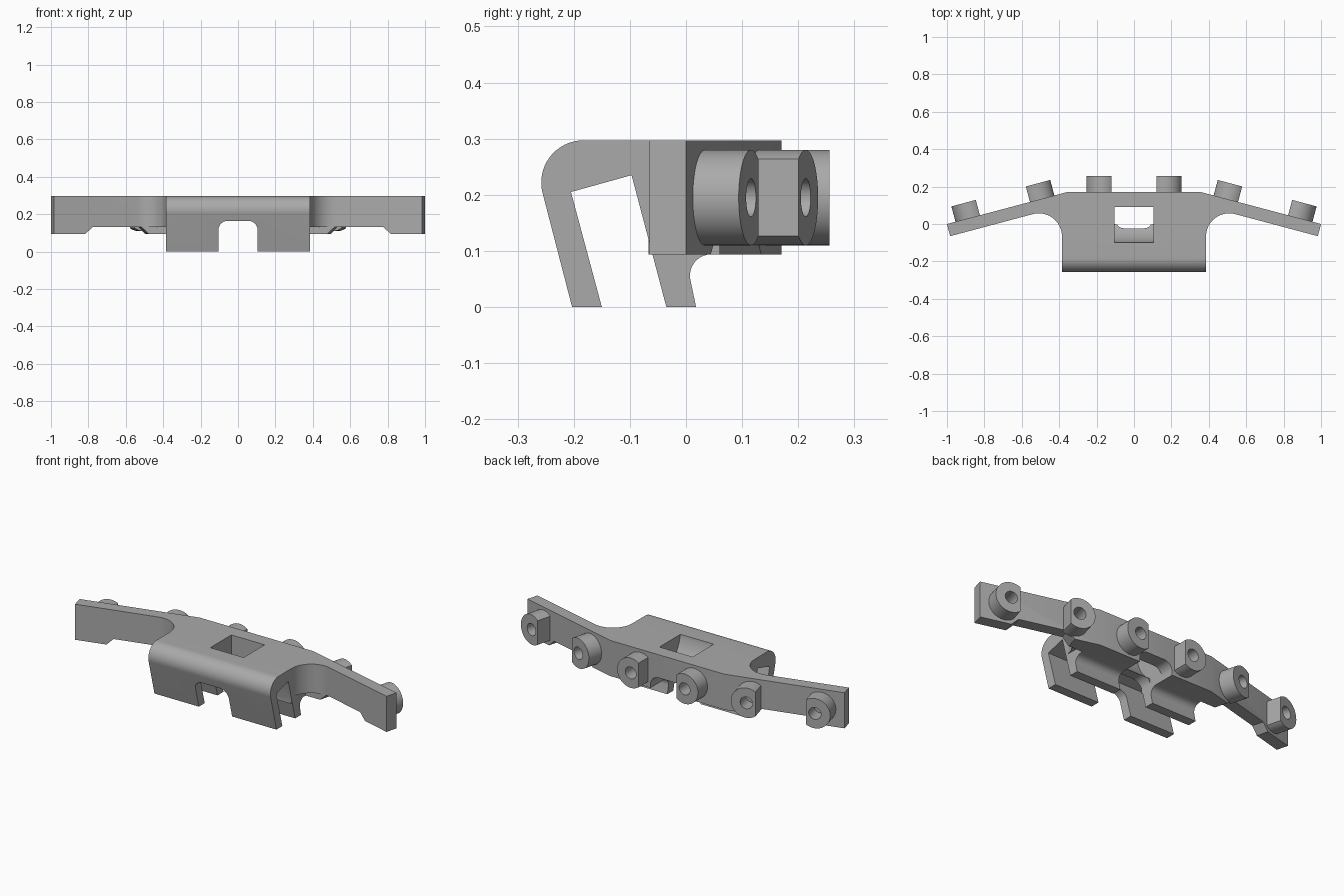
import bpy, bmesh, math
from mathutils import Matrix, Vector

cube = bpy.data.objects.get("Cube")
if cube:
    bpy.data.objects.remove(cube, do_unlink=True)

grey = bpy.data.materials.new("plain grey")
grey.use_nodes = True
colour = (0.4, 0.4, 0.4, 1)
grey.diffuse_color = colour
grey.node_tree.nodes["Principled BSDF"].inputs["Base Color"].default_value = colour

TILT = math.radians(15)
HINGE = Vector((0.36, 0.17, 0))


def frame(u, v, w, origin=(0, 0, 0)):
    m = Matrix((u, v, w)).transposed().to_4x4()
    m.translation = origin
    return m


ALONG_X = frame((0, 1, 0), (0, 0, 1), (1, 0, 0))
ALONG_Y = frame((1, 0, 0), (0, 0, 1), (0, -1, 0))


def arm_frame(side, s):
    """Local x runs out along the arm, y is up, z points out of its back face."""
    u = Vector((side * math.cos(TILT), -math.sin(TILT), 0))
    n = Vector((side * math.sin(TILT), math.cos(TILT), 0))
    return frame(u, (0, 0, 1), n, Vector((side * HINGE.x, HINGE.y, 0)) + u * s)


def arc(cx, cy, r, a, b, n=16):
    angles = [math.radians(a + (b - a) * i / n) for i in range(n + 1)]
    return [(cx + r * math.cos(t), cy + r * math.sin(t)) for t in angles]


def prism(name, pts, lo, hi, m=Matrix()):
    """Extrude a flat outline along the local z of a frame."""
    bm = bmesh.new()
    face = bm.faces.new([bm.verts.new(m @ Vector((x, y, lo))) for x, y in pts])
    step = (m.to_3x3() @ Vector((0, 0, 1))) * (hi - lo)
    ext = bmesh.ops.extrude_face_region(bm, geom=[face])
    moved = [g for g in ext["geom"] if isinstance(g, bmesh.types.BMVert)]
    bmesh.ops.translate(bm, vec=step, verts=moved)
    if not face.is_valid or len(bm.faces) == len(pts) + 1:
        bm.faces.new([v for v in bm.verts if v not in moved])
    bmesh.ops.recalc_face_normals(bm, faces=bm.faces)
    me = bpy.data.meshes.new(name)
    bm.to_mesh(me)
    bm.free()
    me.materials.append(grey)
    ob = bpy.data.objects.new(name, me)
    bpy.context.collection.objects.link(ob)
    return ob


def combine(target, other, operation):
    """Apply a boolean and remove the helper."""
    bpy.context.view_layer.objects.active = target
    mod = target.modifiers.new("boolean", "BOOLEAN")
    mod.operation, mod.solver, mod.object = operation, "EXACT", other
    bpy.ops.object.modifier_apply(modifier=mod.name)
    bpy.data.objects.remove(other, do_unlink=True)


def box(x0, x1, y0, y1):
    return [(x0, y0), (x1, y0), (x1, y1), (x0, y1)]


# Swept bar, with fillets running into the central body
half = [(0.36, 0.17), (1.0, 0), (0.983, -0.065)] + arc(0.509, -0.067, 0.124, 75, 180)
outline = half + [(-x, y) for x, y in reversed(half)]
bracket = prism("clamp_bracket", outline, 0.094, 0.297)

# Underside reliefs in each arm
for side in (1, -1):
    relief = [(0.14, 0.05), (0.14, 0.094), (0.18, 0.132), (0.45, 0.132),
              (0.49, 0.094), (0.49, 0.05)]
    combine(bracket, prism("arm_relief", relief, -0.3, 0.1, arm_frame(side, 0)), "DIFFERENCE")
    x0, x1 = sorted((side * 0.38, side * 0.6))
    combine(bracket, prism("fillet_relief", box(x0, x1, -0.2, 0.06), 0.05, 0.132), "DIFFERENCE")

# Central body: two leaning legs around a slanted slot
body = (arc(-0.183, 0.222, 0.075, 90, 195)
        + [(-0.203, 0), (-0.15, 0), (-0.205, 0.205), (-0.097, 0.235), (-0.035, 0), (0.018, 0)]
        + arc(0.045, 0.056, 0.038, 195, 90, 10)
        + [(0.12, 0.094), (0.12, 0.297)])
combine(bracket, prism("body", body, -0.385, 0.385, ALONG_X), "UNION")

# Round-cornered notch through the legs
notch = ([(-0.105, -0.1), (0.105, -0.1)] + arc(0.055, 0.115, 0.05, 0, 90, 8)
         + arc(-0.055, 0.115, 0.05, 90, 180, 8))
combine(bracket, prism("leg_notch", notch, -0.5, 0.5, ALONG_Y), "DIFFERENCE")

# Window from the top, with a curved ramp at its front
window = ([(0.09, 0.1), (0.09, 0.35), (-0.1, 0.35)]
          + arc(0.11, 0.33, 0.212, 189, 238, 12) + [(0, 0.1)])
combine(bracket, prism("window", window, -0.105, 0.105, ALONG_X), "DIFFERENCE")


def peg(name, m, flat_side):
    """Round peg with one flat and a bore."""
    a = math.degrees(math.acos(0.05 / 0.085))
    start = 0 if flat_side > 0 else 180
    ob = prism(name, arc(0, 0.195, 0.085, start + a, start + 360 - a, 40), -0.01, 0.086, m)
    bore = arc(0, 0.195, 0.034, 0, 350, 35)
    combine(ob, prism("bore", bore, 0.002, 0.2, m), "DIFFERENCE")
    return ob


# Three facing pairs of pegs on the back
parts = [bracket]
for side, word in ((1, "left"), (-1, "right")):
    centre = frame((side, 0, 0), (0, 0, 1), (0, 1, 0), (side * 0.17, 0.17, 0))
    parts.append(peg("inner_peg_" + word, centre, -1))
    parts.append(peg("middle_peg_" + word, arm_frame(side, 0.153), 1))
    parts.append(peg("outer_peg_" + word, arm_frame(side, 0.53), -1))

# Smooth curved faces, sharp edges
bpy.ops.object.select_all(action="DESELECT")
for ob in parts:
    ob.select_set(True)
bpy.context.view_layer.objects.active = bracket
bpy.ops.object.shade_smooth_by_angle(angle=math.radians(30))
